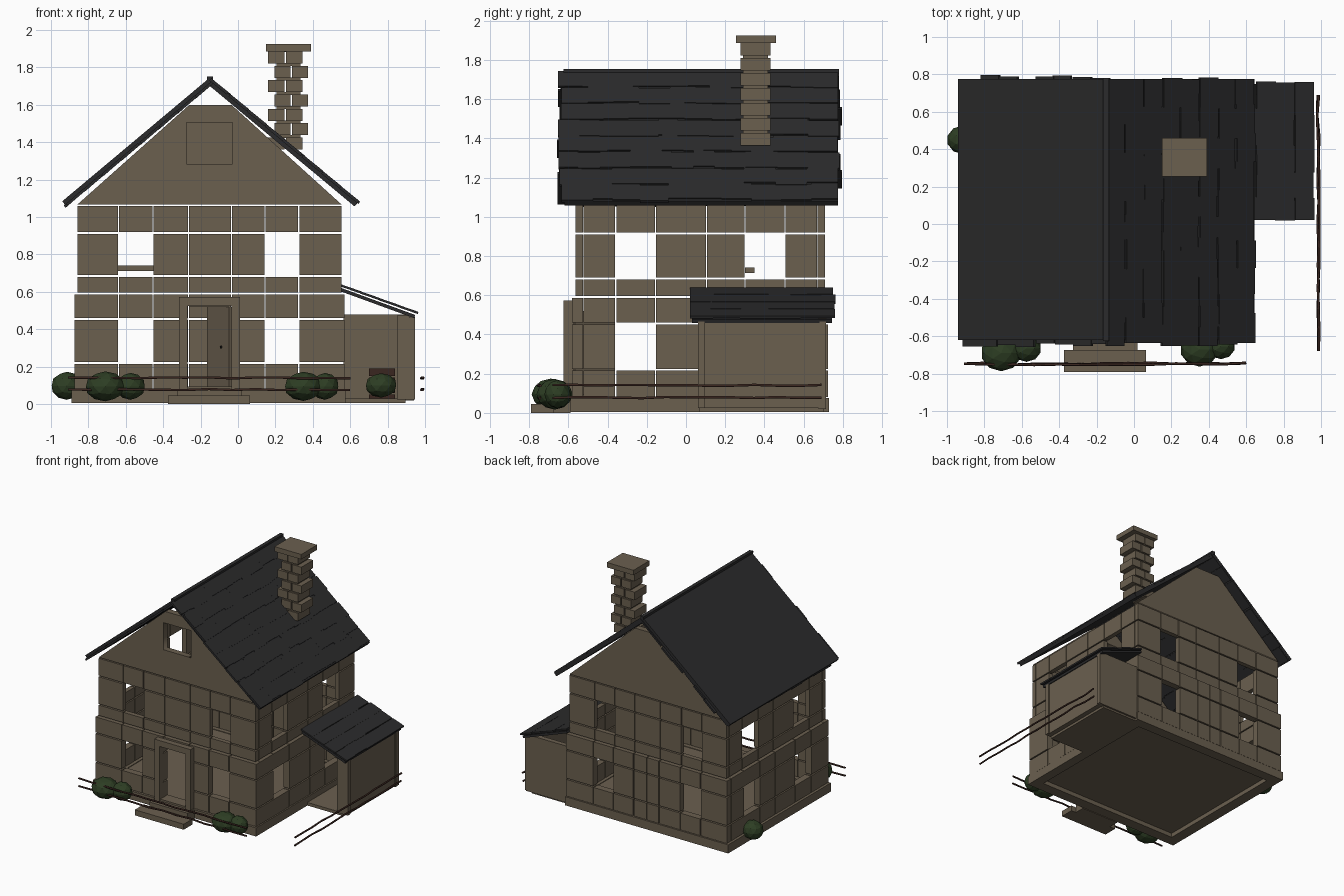
import bpy, bmesh, math, random
from mathutils import Vector, Matrix

if "Cube" in bpy.data.objects:
    bpy.data.objects.remove(bpy.data.objects["Cube"])
random.seed(4)

def mat(name, c):
    m = bpy.data.materials.new(name)
    m.diffuse_color = (*c, 1)
    m.use_nodes = True
    m.node_tree.nodes["Principled BSDF"].inputs["Base Color"].default_value = m.diffuse_color
    return m

STONE = mat("stone", (0.145, 0.115, 0.078))
SLATE = mat("slate", (0.024, 0.024, 0.025))
WOOD = mat("dark_wood", (0.042, 0.019, 0.014))
LEAF = mat("leaf", (0.026, 0.047, 0.017))
IRON = mat("iron", (0.012, 0.011, 0.010))

def add_box(bm, x0, x1, y0, y1, z0, z1):
    M = Matrix.Translation(((x0 + x1) / 2, (y0 + y1) / 2, (z0 + z1) / 2))
    bmesh.ops.create_cube(bm, size=1, matrix=M @ Matrix.Diagonal((x1 - x0, y1 - y0, z1 - z0, 1)))

def finish(bm, name, m):
    me = bpy.data.meshes.new(name)
    bm.to_mesh(me)
    bm.free()
    ob = bpy.data.objects.new(name, me)
    bpy.context.collection.objects.link(ob)
    me.materials.append(m)
    return ob

def boxes(name, m, *dims):
    bm = bmesh.new()
    for d in dims:
        add_box(bm, *d)
    return finish(bm, name, m)

# Stone block walls: each storey is rows of blocks with open window cells
XS = [-0.855, -0.638, -0.455, -0.265, -0.035, 0.145, 0.325, 0.55]
YS = [-0.56, -0.358, -0.155, 0.105, 0.30, 0.505, 0.705]
T, G = 0.035, 0.003

def storey(name, rows, out, door):
    bm = bmesh.new()
    for r, (z0, z1) in enumerate(rows):
        window = r == 1
        for i in range(7):
            if window and i in (1, 5):
                continue
            a = XS[i] - (out if i == 0 else -G)
            b = XS[i + 1] + (out if i == 6 else -G)
            if not (door and i == 3 and r < 2):
                add_box(bm, a, b, YS[0] - out, YS[0] + T, z0 + (0.06 if door and i == 3 else 0), z1)
            if door and i == 3:
                add_box(bm, a, -0.158, YS[-1] - T, YS[-1] + out, z0, z1)
                a = -0.152
            add_box(bm, a, b, YS[-1] - T, YS[-1] + out, z0, z1)
        for i in range(6):
            if window and i in (1, 4):
                continue
            a = YS[i] + (T + G if i == 0 else G)
            b = YS[i + 1] - (T + G if i == 5 else G)
            add_box(bm, XS[0] - out, XS[0] + T, a, b, z0, z1)
            add_box(bm, XS[-1] - T, XS[-1] + out, a, b, z0, z1)
    finish(bm, name, STONE)

storey("lower_wall_blocks", [(0.08, 0.215), (0.225, 0.45), (0.46, 0.586)], 0.02, True)
storey("upper_wall_blocks", [(0.596, 0.68), (0.69, 0.91), (0.92, 1.06)], 0.003, False)

# Plinth ring and recessed floor
boxes("plinth", STONE,
      (-0.89, 0.575, -0.59, -0.50, 0.005, 0.075), (-0.89, 0.575, 0.645, 0.73, 0.005, 0.075),
      (-0.89, -0.80, -0.50, 0.645, 0.005, 0.075), (0.495, 0.575, -0.50, 0.645, 0.005, 0.075))
boxes("ground_floor", STONE, (-0.80, 0.495, -0.50, 0.645, 0.04, 0.07))
boxes("inner_shelf", STONE, (-0.665, -0.45, 0.30, 0.35, 0.712, 0.742))

# Gables with truncated tops; the front one has an attic opening
def gable(name, y, hole):
    cu = bpy.data.curves.new(name, 'CURVE')
    cu.dimensions, cu.fill_mode, cu.extrude = '2D', 'BOTH', 0.025
    loops = [[(-0.858, 1.068), (0.553, 1.068), (-0.035, 1.6), (-0.26, 1.6)]]
    if hole:
        loops.append([(-0.275, 1.285), (-0.03, 1.285), (-0.03, 1.505), (-0.275, 1.505)])
    for pts in loops:
        s = cu.splines.new('POLY')
        s.points.add(len(pts) - 1)
        for p, (x, z) in zip(s.points, pts):
            p.co = (x, z, 0, 1)
        s.use_cyclic_u = True
    ob = bpy.data.objects.new(name + "_curve", cu)
    bpy.context.collection.objects.link(ob)
    dg = bpy.context.evaluated_depsgraph_get()
    me = bpy.data.meshes.new_from_object(ob.evaluated_get(dg))
    bpy.data.objects.remove(ob)
    res = bpy.data.objects.new(name, me)
    bpy.context.collection.objects.link(res)
    me.materials.clear()
    me.materials.append(STONE)
    res.matrix_world = Matrix.Translation((0, y, 0)) @ Matrix.Rotation(math.pi / 2, 4, 'X')

gable("front_gable", -0.537, True)
gable("back_gable", 0.682, False)

# Roof slabs and rows of loose tiles, both placed along a slope from top to bottom
def slope_box(bm, top, bottom, a, b, y0, y1, h0, h1, tilt=0.0):
    u = Vector((bottom[0] - top[0], 0, bottom[1] - top[1]))
    L = u.length
    u.normalize()
    n = Vector((-u.z, 0, u.x))
    if n.z < 0:
        n = -n
    c = Vector((top[0], 0, top[1])) + u * (a + b) / 2 * L + n * (h0 + h1) / 2
    c.y = (y0 + y1) / 2
    u2 = (u + n * tilt).normalized()
    n2 = (n - u * tilt).normalized()
    R = Matrix((u2, n2.cross(u2), n2)).transposed().to_4x4()
    bmesh.ops.create_cube(bm, size=1, matrix=Matrix.Translation(c) @ R
                          @ Matrix.Diagonal(((b - a) * L, y1 - y0, h1 - h0, 1)))

def slab(name, top, bottom, y0, y1, h0, h1):
    bm = bmesh.new()
    slope_box(bm, top, bottom, 0, 1, y0, y1, h0, h1)
    finish(bm, name, SLATE)

def tiles(name, top, bottom, rows, y0, y1, width, h0, h1, tilt):
    bm = bmesh.new()
    for r in range(rows):
        y = y0 + random.uniform(-0.012, 0.012)
        end = y1 + random.uniform(-0.012, 0.012)
        while y < end - 0.01:
            nxt = y + width * random.uniform(0.75, 1.25)
            if nxt > end - width * 0.5:
                nxt = end
            j = random.uniform(-0.01, 0.01)
            slope_box(bm, top, bottom, max(0, r / rows + j), min(1.01, (r + 1) / rows - 0.002 + j),
                      y, nxt, h0, h1, tilt)
            y = nxt
    finish(bm, name, SLATE)

APEX = (-0.145, 1.74)
RIGHT, LEFT = (0.645, 1.083), (-0.935, 1.078)
slab("right_roof_slab", APEX, RIGHT, -0.62, 0.775, -0.034, -0.002)
tiles("right_roof_tiles", APEX, RIGHT, 8, -0.645, 0.785, 0.13, -0.012, 0.004, 0.015)
slab("left_roof_slab", APEX, LEFT, -0.62, 0.775, -0.020, 0.008)
tiles("left_roof_tiles", APEX, LEFT, 8, -0.645, 0.785, 0.13, -0.029, -0.014, -0.015)
boxes("roof_ridge", SLATE, (-0.165, -0.135, -0.625, 0.78, 1.725, 1.752))

# Side shed with a lean-to roof
boxes("shed_walls", STONE, (0.565, 0.94, 0.675, 0.715, 0.02, 0.48),
      (0.895, 0.935, 0.095, 0.68, 0.025, 0.46))
boxes("shed_posts", STONE, (0.85, 0.915, 0.06, 0.10, 0.025, 0.475),
      (0.915, 0.945, 0.06, 0.095, 0.025, 0.465), (0.91, 0.945, 0.68, 0.715, 0.025, 0.465))
boxes("shed_floor", STONE, (0.575, 0.895, 0.07, 0.70, 0.005, 0.03))
slab("shed_roof_slab", (0.55, 0.612), (0.945, 0.468), 0.03, 0.745, -0.009, 0.009)
tiles("shed_roof_tiles", (0.55, 0.635), (0.96, 0.488), 4, 0.012, 0.755, 0.13, -0.006, 0.006, 0.01)

# Log stack inside the shed
boxes("log_stack", WOOD, *[(0.70, 0.84, 0.42, 0.56, z, z + 0.022) for z in (0.03, 0.06, 0.09, 0.12, 0.15, 0.168)])

# Chimney of staggered bricks with a cap
bm = bmesh.new()
for i in range(7):
    z = 1.362 + 0.0765 * i
    a, s, b = (0.195, 0.285, 0.375) if i % 2 else (0.16, 0.253, 0.345)
    for x0, x1 in ((a, s - 0.004), (s + 0.004, b)):
        add_box(bm, x0, x1, 0.278, 0.43, z, z + 0.064)
    add_box(bm, 0.205, 0.335, 0.29, 0.418, z + 0.062, z + 0.078)
finish(bm, "chimney_bricks", STONE)
boxes("chimney_cap", STONE, (0.15, 0.39, 0.255, 0.46, 1.885, 1.925))

# Door frame around an opening, with the leaf standing ajar inwards
boxes("door_frame", STONE, (-0.315, -0.27, -0.625, -0.57, 0.075, 0.525),
      (-0.035, 0.01, -0.625, -0.57, 0.075, 0.525), (-0.315, 0.01, -0.625, -0.57, 0.525, 0.573))
leaf = boxes("door_leaf", STONE, (-0.235, 0.0, -0.009, 0.009, 0.095, 0.52))
leaf.matrix_world = Matrix.Translation((-0.04, -0.57, 0)) @ Matrix.Rotation(math.radians(-60), 4, 'Z')
boxes("door_threshold", STONE, (-0.27, -0.035, -0.615, -0.52, 0.075, 0.093))
bm = bmesh.new()
bmesh.ops.create_icosphere(bm, subdivisions=1, radius=0.01, matrix=Matrix.Translation((-0.088, -0.50, 0.305)))
finish(bm, "door_handle", IRON)
boxes("steps", STONE, (-0.375, 0.065, -0.79, -0.675, 0.0, 0.045), (-0.325, 0.02, -0.675, -0.59, 0.0, 0.078))

# Faceted bushes
def bush(name, *blobs):
    bm = bmesh.new()
    for x, y, z, rx, rz in blobs:
        M = Matrix.Translation((x, y, z)) @ Matrix.Diagonal((rx, rx * 0.9, rz, 1))
        bmesh.ops.create_icosphere(bm, subdivisions=2, radius=1, matrix=M)
    finish(bm, name, LEAF)

bush("front_left_bush", (-0.71, -0.69, 0.095, 0.108, 0.08), (-0.575, -0.665, 0.095, 0.08, 0.072))
bush("front_right_bush", (0.35, -0.67, 0.095, 0.103, 0.078), (0.465, -0.655, 0.095, 0.075, 0.072))
bush("side_bush", (-0.915, 0.45, 0.098, 0.085, 0.075))
bush("shed_bush", (0.765, 0.33, 0.10, 0.085, 0.065))

# Crooked fence rails
def rail(name, start, end):
    cu = bpy.data.curves.new(name, 'CURVE')
    cu.dimensions, cu.bevel_depth, cu.bevel_resolution, cu.use_fill_caps = '3D', 0.007, 1, True
    s = cu.splines.new('POLY')
    s.points.add(12)
    a, b = Vector(start), Vector(end)
    side = Vector((0, 0, 1)).cross((b - a).normalized())
    for i, p in enumerate(s.points):
        q = a.lerp(b, i / 12) + side * random.uniform(-0.006, 0.006)
        q.z += random.uniform(-0.003, 0.003)
        p.co = (*q, 1)
    ob = bpy.data.objects.new(name + "_curve", cu)
    bpy.context.collection.objects.link(ob)
    me = bpy.data.meshes.new_from_object(ob.evaluated_get(bpy.context.evaluated_depsgraph_get()))
    bpy.data.objects.remove(ob)
    me.materials.clear()
    me.materials.append(WOOD)
    bpy.context.collection.objects.link(bpy.data.objects.new(name, me))

for tag, z in (("low", 0.078), ("high", 0.14)):
    rail("front_rail_" + tag, (-0.91, -0.748, z), (0.60, -0.748, z))
    rail("side_rail_" + tag, (0.985, -0.68, z), (0.985, 0.69, z))
